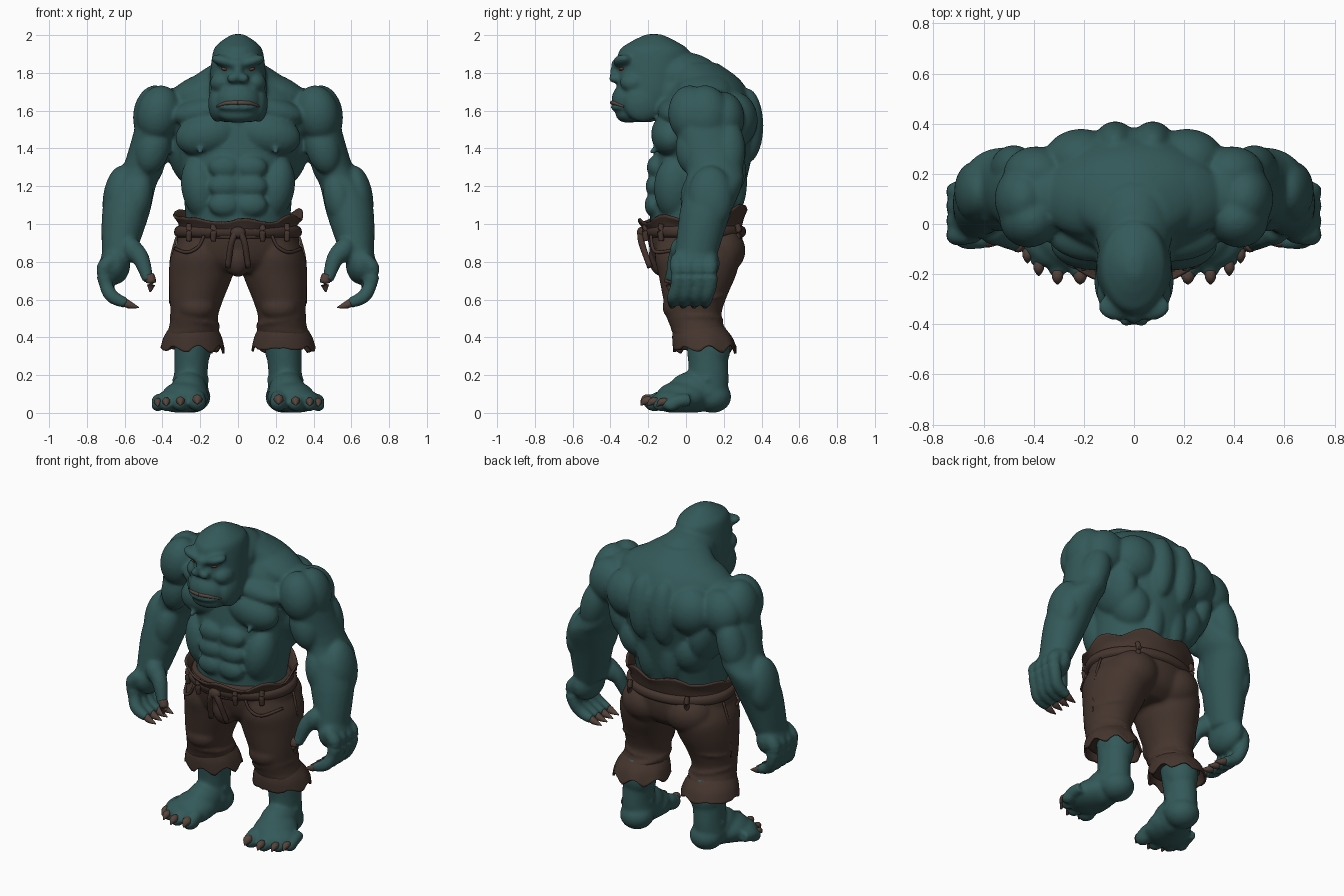
import bpy, bmesh, math
from mathutils import Vector, Matrix, Euler

old_cube = bpy.data.objects.get("Cube")
if old_cube:
    bpy.data.objects.remove(old_cube)


def material(name, red, green, blue):
    mat = bpy.data.materials.new(name)
    mat.use_nodes = True
    mat.diffuse_color = (red, green, blue, 1)
    for node in mat.node_tree.nodes:
        if node.type == 'BSDF_PRINCIPLED':
            node.inputs["Base Color"].default_value = (red, green, blue, 1)
            node.inputs["Roughness"].default_value = .7
    return mat


skin = material("teal_skin", .034, .1, .1)
cloth = material("brown_cloth", .06, .036, .027)
horn = material("claw_brown", .09, .058, .045)
lip_tone = material("lip_brown", .1, .068, .052)
eye_tone = material("amber_eye", .16, .05, .025)


def blob(bm, x, y, z, rx, ry, rz, roll=0):
    """Ellipsoid, mirrored when it lies off the centre line."""
    for side in (1, -1) if x else (1,):
        turn = Euler((0, side * math.radians(roll), 0)).to_matrix().to_4x4()
        place = Matrix.Translation((side * x, y, z)) @ turn @ Matrix.Diagonal((rx, ry, rz, 1))
        bmesh.ops.create_uvsphere(bm, u_segments=24, v_segments=16, radius=1, matrix=place)


def blobs(bm, shapes):
    for shape in shapes.values():
        blob(bm, *shape)


def smooth_rows(rows, steps=4):
    """Catmull-Rom interpolation of control rows."""
    rows = [Vector(row) for row in rows]
    rows = [rows[0]] + rows + [rows[-1]]
    result = []
    for a, b, c, d in zip(rows, rows[1:], rows[2:], rows[3:]):
        for step in range(steps):
            t = step / steps
            result.append(b + (c - a) * (t / 2) + (a * 2 - b * 5 + c * 4 - d) * (t * t / 2)
                          + (b * 3 - a - c * 3 + d) * (t ** 3 / 2))
    return result + [rows[-1]]


def skin_rings(bm, rings, capped):
    count = len(rings[0])
    for lower, upper in zip(rings, rings[1:]):
        for i in range(count):
            j = (i + 1) % count
            bm.faces.new((lower[i], lower[j], upper[j], upper[i]))
    if capped:
        bm.faces.new(rings[0][::-1])
        bm.faces.new(rings[-1])


def loft(bm, rows, capped=True, ragged=0, tilt=0, count=48):
    """Level ellipses; a row is z, y, x radius, y radius and, for a mirrored limb, x."""
    for side in (1, -1) if len(rows[0]) > 4 else (0,):
        path = smooth_rows([(*row, 0)[:5] for row in rows])
        rings = []
        for k, (z, y, rx, ry, x) in enumerate(path):
            tear = ragged * max(0, k / (len(path) - 1) - .4)
            ring = []
            for i in range(count):
                a = math.tau * i / count
                px, py = rx * math.cos(a), y + ry * math.sin(a)
                jag = abs(math.sin(a * 4 + .6)) + .6 * math.sin(a * 7 + side)
                ring.append(bm.verts.new((side * x + px, py, z + tilt * py + tear * jag)))
            rings.append(ring)
        skin_rings(bm, rings, capped)


def tube(bm, rows, count=12):
    """Mirrored round tube along a path; a row is x, y, z, radius."""
    for side in (1, -1):
        path = smooth_rows([(side * x, y, z, r) for x, y, z, r in rows])
        spots = [row.to_3d() for row in path]
        rings = []
        for k, spot in enumerate(spots):
            along = spots[min(k + 1, len(spots) - 1)] - spots[max(k - 1, 0)]
            turn = along.to_track_quat('Z', 'Y')
            angles = [math.tau * i / count for i in range(count)]
            rings.append([bm.verts.new(spot + turn @ Vector((math.cos(a), math.sin(a), 0)) * path[k][3])
                          for a in angles])
        skin_rings(bm, rings, True)


def finish(bm, name, mat, voxel=0, relax=0, thickness=0):
    """Turn the working mesh into an object, optionally fused into one surface."""
    bmesh.ops.recalc_face_normals(bm, faces=bm.faces)
    mesh = bpy.data.meshes.new(name)
    bm.to_mesh(mesh)
    bm.free()
    mesh.materials.append(mat)
    mesh.shade_smooth()
    obj = bpy.data.objects.new(name, mesh)
    bpy.context.collection.objects.link(obj)
    if thickness:
        shell = obj.modifiers.new("thickness", 'SOLIDIFY')
        shell.thickness, shell.offset = thickness, 0
    if voxel:
        fuse = obj.modifiers.new("fuse", 'REMESH')
        fuse.mode, fuse.voxel_size, fuse.use_smooth_shade = 'VOXEL', voxel, True
        soften = obj.modifiers.new("soften", 'SMOOTH')
        soften.factor, soften.iterations = .5, relax


# Torso, arm and lower leg as lofts
body, claws = bmesh.new(), bmesh.new()
loft(body, [(.94, .03, .27, .22), (1.25, .07, .3, .255), (1.55, .12, .37, .265),
            (1.68, .11, .34, .23), (1.77, .1, .25, .18), (1.85, .03, .13, .14)])
loft(body, [(1.68, .08, .07, .1, .43), (1.55, .09, .1, .15, .435), (1.3, .15, .11, .15, .5),
            (1.2, .145, .125, .15, .56), (1.05, .1, .125, .135, .595), (.82, .05, .085, .11, .635)])
loft(body, [(.46, .1, .1, .11, .235), (.2, .12, .088, .105, .25), (.1, .1, .1, .12, .25)])

# Torso muscles: position, radii, roll
blobs(body, {
    "neck": (0, -.05, 1.69, .16, .17, .17),
    "nape": (0, -.02, 1.78, .155, .2, .13),
    "chest": (.16, -.08, 1.475, .175, .105, .115, 12),
    "upper chest": (.15, -.04, 1.6, .2, .11, .08, 10),
    "nipple": (.2, -.175, 1.385, .018, .018, .016),
    "flank": (.2, -.06, 1.19, .1, .11, .17, 10),
    "lat": (.28, .16, 1.4, .1, .16, .2, 12),
    "shoulder blade": (.21, .255, 1.55, .15, .125, .15, 20),
    "upper spine column": (.075, .32, 1.52, .085, .09, .2),
    "lower spine column": (.075, .25, 1.24, .08, .075, .2),
    "lower back": (.19, .19, 1.28, .12, .13, .15, 15),
    "trapezius": (.19, .1, 1.71, .2, .15, .085, 22),
})
for level in range(3):
    blob(body, .07, -.172 + .006 * level, 1.1 + .1 * level, .085, .048, .062)

# Arm muscles
blobs(body, {
    "shoulder bridge": (.34, .11, 1.58, .16, .16, .14),
    "front shoulder": (.42, .02, 1.585, .115, .115, .15, -12),
    "outer shoulder": (.45, .1, 1.58, .105, .13, .155, -8),
    "rear shoulder": (.39, .2, 1.56, .13, .11, .14, -15),
    "biceps": (.45, .03, 1.4, .09, .085, .14, -15),
    "triceps": (.48, .22, 1.39, .085, .095, .17, -15),
    "outer forearm": (.635, .13, 1.14, .08, .12, .17, -8),
    "inner forearm": (.535, .06, 1.13, .08, .09, .15, -12),
    "palm": (.65, .05, .79, .08, .13, .11),
    "thumb base": (.555, -.03, .86, .055, .055, .075, 30),
})

# Lower leg and foot
blobs(body, {
    "calf": (.24, .14, .34, .098, .095, .13),
    "ankle": (.25, .11, .175, .1, .05, .045),
    "heel": (.245, .14, .085, .1, .1, .085),
    "instep": (.26, .04, .11, .1, .14, .11),
    "arch": (.28, -.02, .085, .125, .14, .085),
    "ball of foot": (.3, -.06, .066, .14, .12, .066),
})

# Head and face features
loft(body, [(1.54, -.26, .08, .08), (1.6, -.22, .135, .14), (1.7, -.18, .152, .185),
            (1.9, -.17, .135, .19), (1.96, -.17, .098, .13), (2.005, -.17, .03, .04)])
blobs(body, {
    "muzzle": (0, -.295, 1.655, .12, .1, .1),
    "chin": (0, -.305, 1.58, .1, .068, .045),
    "lower lip": (0, -.33, 1.615, .105, .07, .022),
    "brow": (.065, -.33, 1.86, .08, .056, .032, -15),
    "brow centre": (0, -.35, 1.845, .04, .048, .035),
    "nose bridge": (0, -.355, 1.8, .03, .05, .055),
    "nostril": (.03, -.38, 1.77, .03, .03, .024),
    "cheek": (.09, -.275, 1.75, .06, .075, .055, 25),
    "jowl": (.11, -.23, 1.64, .048, .1, .1),
})

# Fingers and thumb with claws
for i in range(4):
    y = -.045 + .058 * i
    blob(body, .7, y, .77, .042, .036, .045)
    tube(body, [(.66, y, .82, .038), (.71, y, .765, .042), (.7, y, .68, .037),
                (.665, y - .02, .615, .037), (.59, y - .025, .58, .028)])
    tube(claws, [(.61, y - .025, .592, .021), (.575, y - .028, .572, .02), (.525, y - .03, .558, .003)])
tube(body, [(.57, -.02, .88, .052), (.515, -.05, .82, .046), (.475, -.08, .7, .03)])
tube(claws, [(.47, -.082, .73, .026), (.46, -.087, .69, .026), (.465, -.085, .64, .004)])

# Toes with claws, shrinking from the big toe outward
for x, y, r in ((.215, -.165, .047), (.305, -.165, .04), (.38, -.13, .037), (.425, -.08, .035)):
    blob(body, x, y, r + .008, r, r * 1.3, r)
    tube(body, [(x * .9 + .03, y + .1, .07, r), (x, y + .03, r + .025, r), (x, y, r + .01, r * .8)])
    tube(claws, [(x, y - .02, r + .025, r * .5), (x, y - .05, r + .022, r * .55), (x, y - .075, r, .003)])

finish(body, "body", skin, voxel=.0105, relax=7)
finish(claws, "claws", horn)

# Eyes and mouth line
eyes, mouth = bmesh.new(), bmesh.new()
blob(eyes, .07, -.338, 1.82, .019, .018, .009, -12)
finish(eyes, "eyes", eye_tone)
tube(mouth, [(0, -.39, 1.642, .012), (.06, -.375, 1.64, .011), (.112, -.33, 1.622, .005)])
finish(mouth, "lips", lip_tone)

# Trousers: hips, legs, seat and folds fused together
trousers = bmesh.new()
loft(trousers, [(.74, .05, .24, .15), (.8, .055, .32, .22), (.9, .05, .325, .25), (1.01, .04, .305, .25)])
loft(trousers, [(.92, .05, .14, .2, .17), (.83, .06, .165, .225, .19), (.73, .06, .169, .205, .197),
                (.6, .045, .142, .165, .22), (.5, .045, .125, .143, .232), (.385, .09, .145, .145, .24)])
blobs(trousers, {
    "seat": (.15, .18, .86, .15, .135, .13),
    "fly": (0, -.12, .82, .075, .08, .1),
    "knee": (.22, -.045, .56, .1, .08, .075),
    "upper fold": (.225, .06, .63, .145, .165, .022, 10),
    "knee fold": (.23, .05, .49, .138, .15, .022, -10),
    "shin fold": (.237, .07, .435, .146, .15, .02, 8),
})
finish(trousers, "trousers", cloth, voxel=.0115, relax=5)

# Torn hems, frayed waist and belt as thin cloth bands
bands = bmesh.new()
loft(bands, [(.46, .065, .115, .125, .236), (.4, .085, .147, .152, .239), (.325, .1, .164, .163, .24)],
     capped=False, ragged=.035)
loft(bands, [(.95, .04, .31, .25), (.995, .04, .31, .262), (1.035, .035, .34, .285)],
     capped=False, ragged=.035, tilt=.13)
loft(bands, [(.93, .045, .31, .24), (.945, .045, .33, .264), (.975, .042, .328, .266), (.99, .042, .3, .24)],
     capped=False)
finish(bands, "torn_edges_and_belt", cloth, thickness=.012)

# Belt knot, hanging ends, belt loops, pocket rims and side seams
trim = bmesh.new()
blob(trim, 0, -.235, .955, .04, .025, .03)
tube(trim, [(.01, -.24, .96, .018), (.035, -.235, .9, .017), (.055, -.19, .77, .015)])
for x, y in ((.13, -.21), (.26, -.13), (.2, .27)):
    tube(trim, [(x, y, 1, .014), (x, y * 1.04, .96, .016), (x, y, .91, .014)])
tube(trim, [(.18, -.185, .94, .008), (.21, -.178, .88, .009), (.27, -.148, .85, .009), (.335, -.03, .87, .008)])
tube(trim, [(.325, .09, .93, .007), (.355, .08, .8, .008), (.357, .06, .58, .007)])
finish(trim, "belt_knot_and_seams", cloth)
